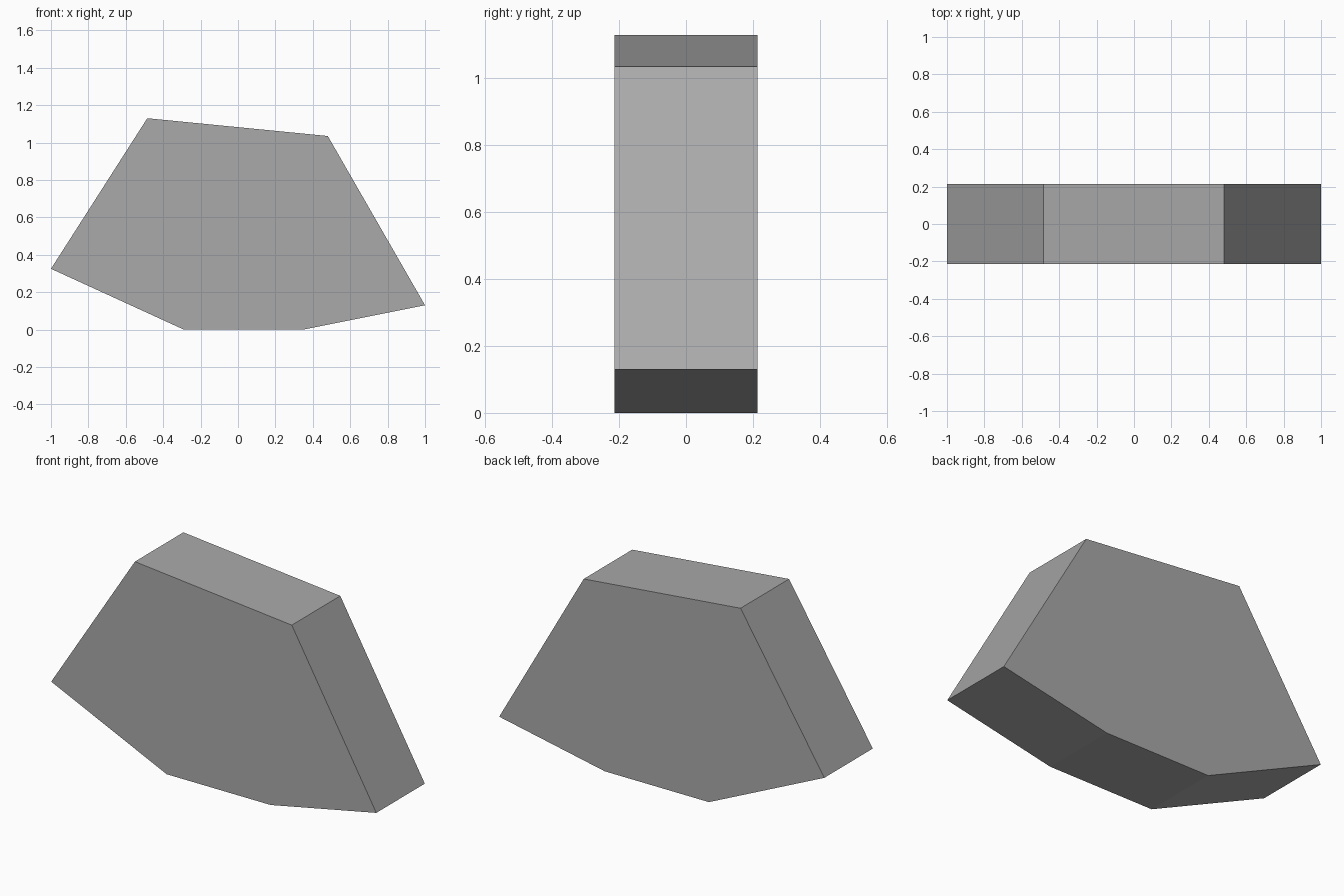
import bpy
import bmesh

cube = bpy.data.objects.get("Cube")
if cube:
    bpy.data.objects.remove(cube, do_unlink=True)

# Plain grey stone
grey = bpy.data.materials.new("stone_grey")
grey.use_nodes = True
colour = (0.4, 0.4, 0.4, 1)
grey.diffuse_color = colour
grey.node_tree.nodes["Principled BSDF"].inputs["Base Color"].default_value = colour

# Six-sided slab: outline in the xz plane, extruded through its depth
HALF_DEPTH = 0.213
outline = [(-0.29, 0), (0.35, 0), (1, 0.13), (0.48, 1.035), (-0.485, 1.13), (-1, 0.325)]

bm = bmesh.new()
front = bm.faces.new([bm.verts.new((x, -HALF_DEPTH, z)) for x, z in outline])
extruded = bmesh.ops.extrude_face_region(bm, geom=[front], use_keep_orig=True)
back_verts = [v for v in extruded["geom"] if isinstance(v, bmesh.types.BMVert)]
bmesh.ops.translate(bm, verts=back_verts, vec=(0, 2 * HALF_DEPTH, 0))
bmesh.ops.recalc_face_normals(bm, faces=bm.faces)

mesh = bpy.data.meshes.new("stone_slab")
bm.to_mesh(mesh)
bm.free()
mesh.materials.append(grey)
slab = bpy.data.objects.new("stone_slab", mesh)
bpy.context.collection.objects.link(slab)
